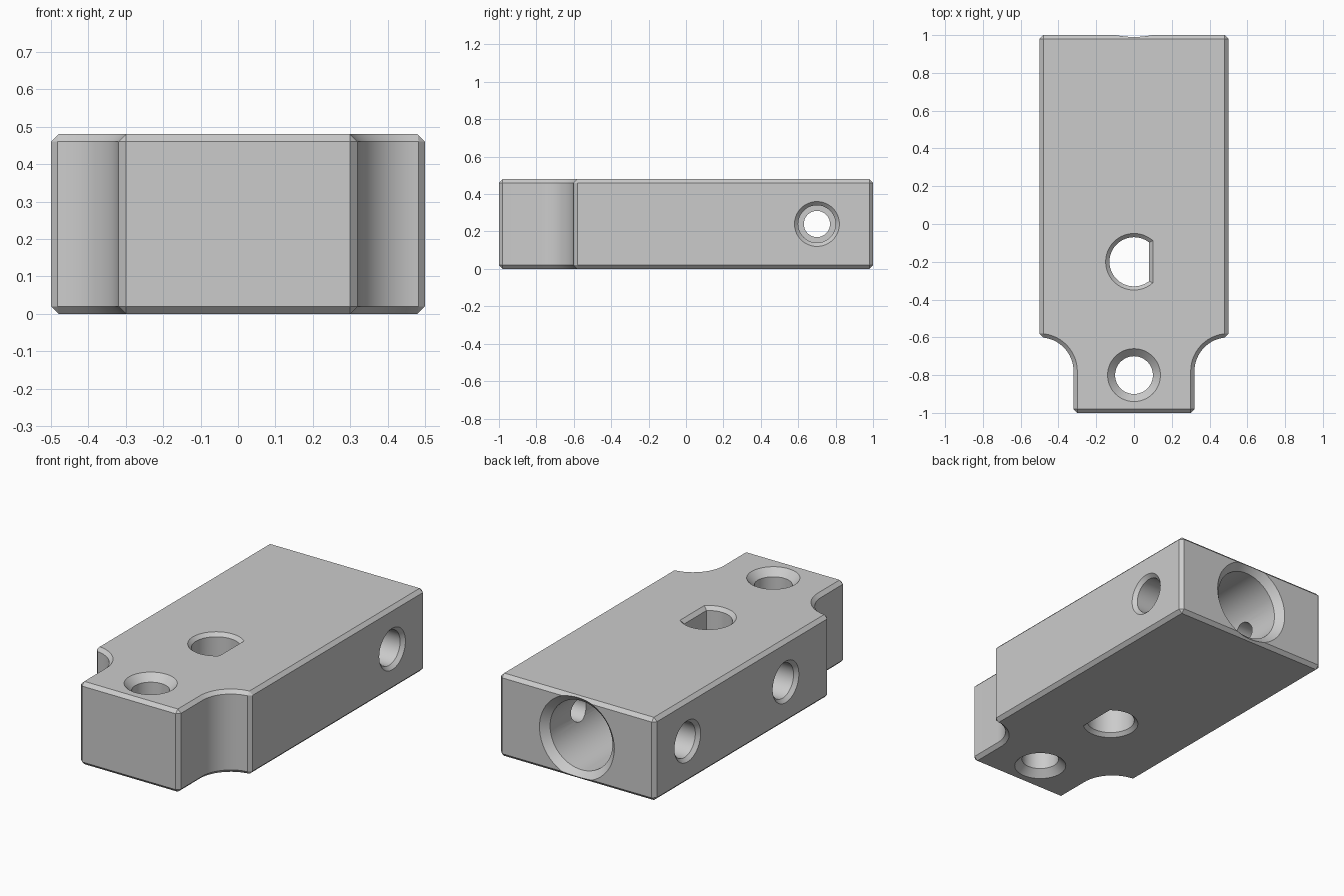
import bpy, bmesh, math
from mathutils import Matrix, Vector

if "Cube" in bpy.data.objects:
    bpy.data.objects.remove(bpy.data.objects["Cube"])

HEIGHT = 0.48
MID = HEIGHT / 2
CHAMFER = 0.02
NOTCH = 0.18

steel = bpy.data.materials.new("plain grey metal")
steel.use_nodes = True
GREY = (0.6, 0.6, 0.6, 1)
steel.diffuse_color = GREY
steel.node_tree.nodes["Principled BSDF"].inputs["Base Color"].default_value = GREY


def make_object(name, bm):
    bmesh.ops.recalc_face_normals(bm, faces=bm.faces[:])
    mesh = bpy.data.meshes.new(name)
    bm.to_mesh(mesh)
    bm.free()
    mesh.materials.append(steel)
    obj = bpy.data.objects.new(name, mesh)
    bpy.context.collection.objects.link(obj)
    return obj


# Block outline: wide body, two concave front corners, narrow neck
half = [(0.5, 1), (0.5, -0.6)]
STEPS = 16
for i in range(1, STEPS + 1):
    a = math.pi / 2 * (1 + i / STEPS)
    half.append((0.5 + NOTCH * math.cos(a), -0.6 - NOTCH + NOTCH * math.sin(a)))
half.append((0.5 - NOTCH, -1))
outline = half + [(-x, y) for x, y in reversed(half)]

bm = bmesh.new()
base = bm.faces.new([bm.verts.new((x, y, 0)) for x, y in outline])
top = bmesh.ops.extrude_face_region(bm, geom=[base])["geom"]
bmesh.ops.translate(bm, verts=[v for v in top if isinstance(v, bmesh.types.BMVert)],
                    vec=(0, 0, HEIGHT))
bmesh.ops.recalc_face_normals(bm, faces=bm.faces[:])
# Chamfer every sharp edge, leaving the facets of the concave corners alone
sharp = [e for e in bm.edges if e.calc_face_angle() > math.radians(30)]
bmesh.ops.bevel(bm, geom=sharp, offset=CHAMFER, segments=1, affect='EDGES')
block = make_object("drilled_block", bm)


def drill(name, start, direction, stations, flat=False, sides=64):
    """Cut a stepped hole; stations are (depth, radius) from the start point."""
    turn = Vector(direction).to_track_quat('Z', 'Y').to_matrix().to_4x4()
    place = Matrix.Translation(start) @ turn
    bm = bmesh.new()
    rings = []
    for depth, r in stations:
        # A flat on the -x side lies 0.05 inside the round wall
        limit = math.pi - math.acos((r - 0.05) / r) if flat else math.pi
        count = sides if flat else sides - 1
        angles = [-limit + 2 * limit * i / sides for i in range(count + 1)]
        rings.append([bm.verts.new((r * math.cos(a), r * math.sin(a), depth))
                      for a in angles])
    for low, high in zip(rings, rings[1:]):
        for i in range(len(low)):
            bm.faces.new((low[i - 1], low[i], high[i], high[i - 1]))
    bm.faces.new(rings[0])
    bm.faces.new(rings[-1])
    bmesh.ops.transform(bm, matrix=place, verts=bm.verts[:])
    cutter = make_object(name, bm)
    cutter.hide_render = True
    cut = block.modifiers.new(name, 'BOOLEAN')
    cut.operation = 'DIFFERENCE'
    cut.solver = 'EXACT'
    cut.object = cutter
    bpy.context.view_layer.objects.active = block
    bpy.ops.object.modifier_apply(modifier=name)
    bpy.data.objects.remove(cutter)


def through(r, c):
    """Stations of an upright hole countersunk at both ends by c."""
    return [(-c, r + 2 * c), (c, r), (HEIGHT - c, r), (HEIGHT + c, r + 2 * c)]


def counterbore(depth):
    """Stations of a chamfered counterbore with a narrower hole to the depth."""
    return [(-0.02, 0.14), (0.02, 0.1), (0.2, 0.1), (0.2, 0.07), (depth, 0.07)]


# Upright holes: round one in the neck, D-shaped one in the body
drill("neck_hole", (0, -0.8, 0), (0, 0, 1), through(0.1, 0.04))
drill("d_shaped_hole", (0, -0.2, 0), (0, 0, 1), through(0.13, 0.02), flat=True)
# Large blind bore in the back
drill("back_bore", (0, 1, MID), (0, -1, 0), [(-0.04, 0.28), (0.04, 0.2), (0.8, 0.2)])
# Cross holes from both sides into the bore, and one into the D-shaped hole
for side in (-1, 1):
    drill("cross_hole", (side * 0.5, 0.7, MID), (-side, 0, 0), counterbore(0.45))
drill("set_screw_hole", (-0.5, -0.2, MID), (1, 0, 0), counterbore(0.48))

# Smooth the round walls, keep the chamfers crisp
for o in bpy.context.selected_objects:
    o.select_set(False)
block.select_set(True)
bpy.context.view_layer.objects.active = block
bpy.ops.object.shade_smooth_by_angle(angle=math.radians(25))
